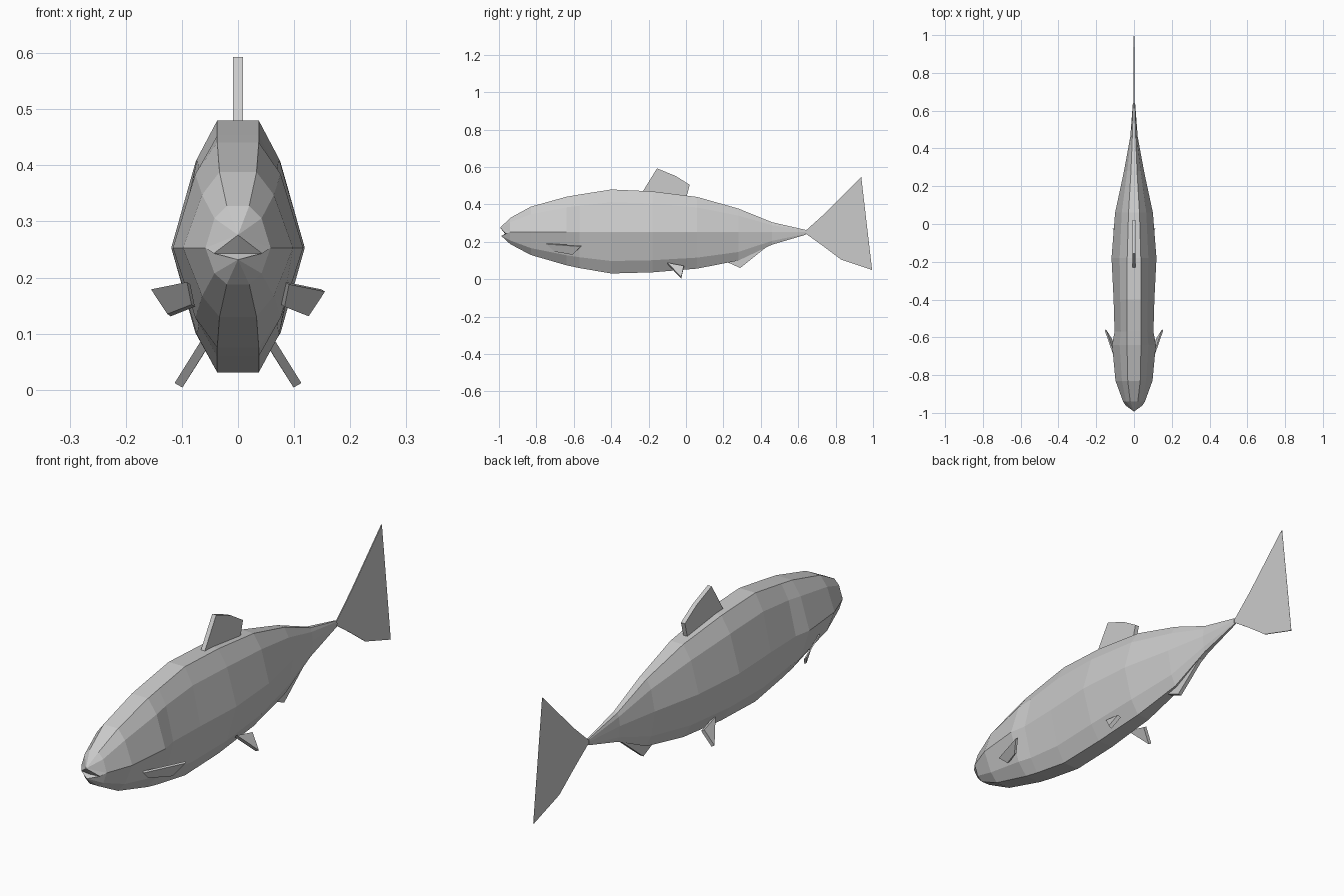
import bpy, bmesh
from mathutils import Vector

if "Cube" in bpy.data.objects:
    bpy.data.objects.remove(bpy.data.objects["Cube"])

grey = bpy.data.materials.new("pale grey")
grey.diffuse_color = (0.6, 0.6, 0.6, 1)
grey.use_nodes = True
grey.node_tree.nodes["Principled BSDF"].inputs["Base Color"].default_value = grey.diffuse_color


def finish(name, bm):
    bmesh.ops.recalc_face_normals(bm, faces=bm.faces)
    me = bpy.data.meshes.new(name)
    bm.to_mesh(me)
    bm.free()
    me.materials.append(grey)
    ob = bpy.data.objects.new(name, me)
    bpy.context.collection.objects.link(ob)
    return ob


def slab(name, pts, offset):
    """Flat fin: outline pts thickened by +-offset."""
    bm = bmesh.new()
    off = Vector(offset)
    a = [bm.verts.new(Vector(p) + off) for p in pts]
    b = [bm.verts.new(Vector(p) - off) for p in pts]
    bm.faces.new(a)
    bm.faces.new(b[::-1])
    n = len(pts)
    for i in range(n):
        j = (i + 1) % n
        bm.faces.new((a[i], b[i], b[j], a[j]))
    bmesh.ops.triangulate(bm, faces=[f for f in bm.faces if len(f.verts) > 4])
    return finish(name, bm)


# Body stations: y, top z, bottom z, half width at midline, half width at ridge, at shoulder
MID = 0.253
stations = [
    (-0.94, 0.328, 0.188, 0.058, 0.020, 0.042),
    (-0.83, 0.388, 0.130, 0.098, 0.033, 0.064),
    (-0.64, 0.441, 0.075, 0.116, 0.037, 0.076),
    (-0.57, 0.453, 0.060, 0.103, 0.037, 0.070),
    (-0.40, 0.480, 0.031, 0.108, 0.037, 0.073),
    (-0.18, 0.470, 0.037, 0.119, 0.036, 0.076),
    (0.06, 0.440, 0.057, 0.100, 0.029, 0.065),
    (0.28, 0.378, 0.100, 0.053, 0.016, 0.036),
    (0.46, 0.305, 0.185, 0.020, 0.009, 0.015),
    (0.64, 0.264, 0.238, 0.006, 0.003, 0.005),
]
bm = bmesh.new()
rings = []
for y, zt, zb, wm, wr, ws in stations:
    half = [(wr, zt), (ws, MID + 0.7 * (zt - MID)), (wm, MID),
            (ws, MID + 0.7 * (zb - MID)), (wr, zb)]
    loop = half + [(-x, z) for x, z in reversed(half)]
    rings.append([bm.verts.new((x, y, z)) for x, z in loop])
for r, s in zip(rings, rings[1:]):
    for i in range(10):
        j = (i + 1) % 10
        bm.faces.new((r[i], r[j], s[j], s[i]))
bm.faces.new(rings[-1])

# Snout with a small open mouth
upper = bm.verts.new((0, -0.993, 0.276))
lower = bm.verts.new((0, -0.988, 0.232))
throat = bm.verts.new((0, -0.968, 0.243))
corner = [bm.verts.new((s * 0.043, -0.962, 0.243)) for s in (1, -1)]
r = rings[0]
bm.faces.new((upper, r[9], r[0]))
bm.faces.new((lower, r[4], r[5]))
for c, ids in zip(corner, ((0, 1, 2, 3, 4), (9, 8, 7, 6, 5))):
    t, u, m, l, b = (r[i] for i in ids)
    for f in ((upper, t, u), (upper, u, m), (upper, m, c),
              (lower, c, m), (lower, m, l), (lower, l, b),
              (upper, c, throat), (lower, throat, c)):
        bm.faces.new(f)
finish("body", bm)

# Centre fins
slab("dorsal_fin", [(0, -0.24, 0.455), (0, -0.155, 0.593), (0, -0.055, 0.552),
                    (0, 0.02, 0.505), (0, 0.0, 0.43)], (0.009, 0, 0))
slab("anal_fin", [(0, 0.18, 0.11), (0, 0.29, 0.06), (0, 0.425, 0.168),
                  (0, 0.40, 0.22)], (0.008, 0, 0))
slab("tail_fin", [(0, 0.63, 0.251), (0, 0.735, 0.345), (0, 0.937, 0.547), (0, 0.862, 0.277),
                  (0, 0.995, 0.05), (0, 0.83, 0.105), (0, 0.73, 0.18)], (0.002, 0, 0))

# Paired fins
for s, side in ((1, "right"), (-1, "left")):
    slab(side + "_pectoral_fin",
         [(s * 0.088, -0.745, 0.19), (s * 0.152, -0.56, 0.177),
          (s * 0.123, -0.605, 0.133), (s * 0.08, -0.70, 0.15)], (0.003, -s * 0.003, -0.002))
    slab(side + "_pelvic_fin",
         [(s * 0.058, -0.10, 0.085), (s * 0.106, -0.025, 0.008),
          (s * 0.068, -0.012, 0.068)], (0.007, 0, s * 0.004))
